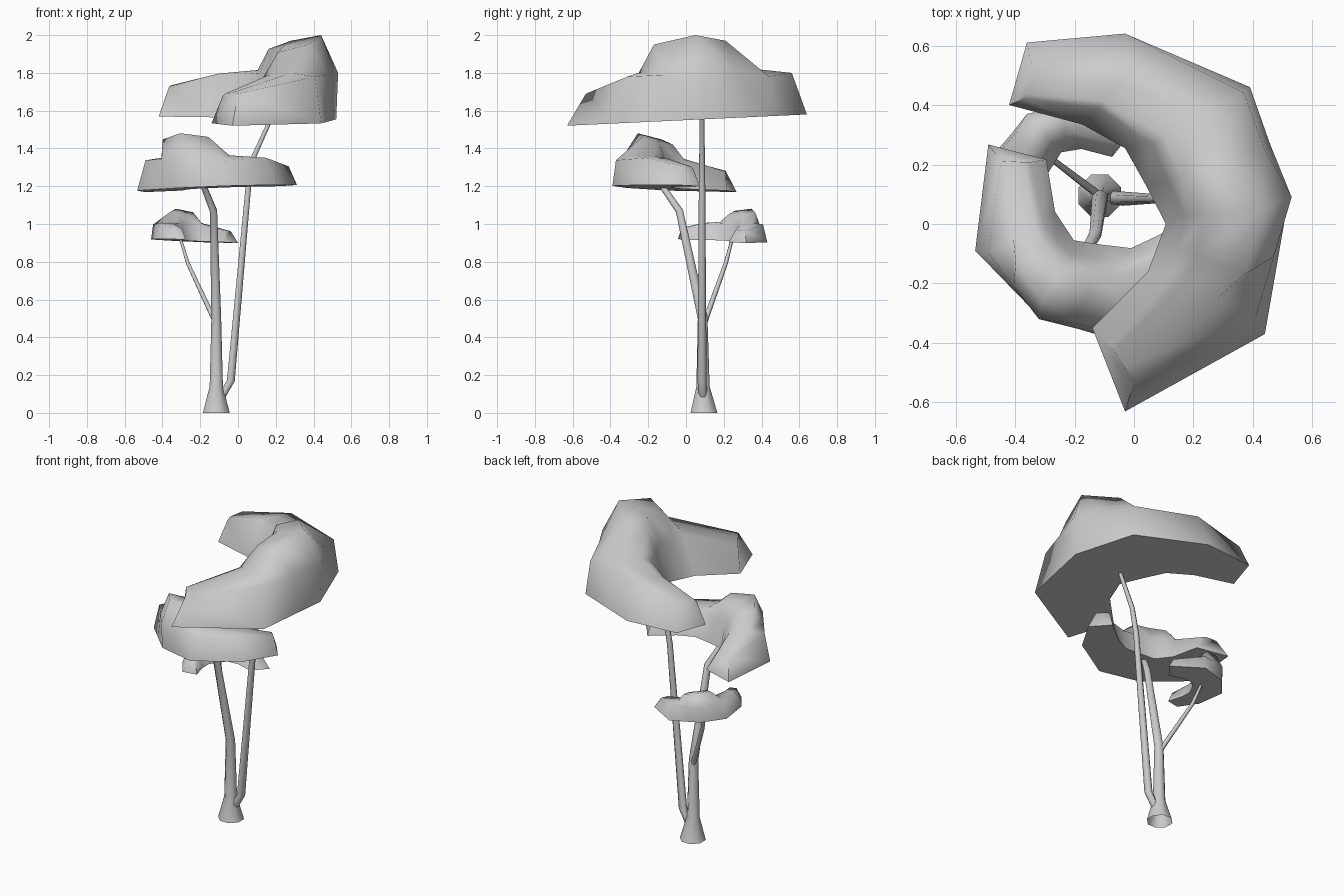
import bpy, bmesh, math
from mathutils import Vector, Matrix

if "Cube" in bpy.data.objects:
    bpy.data.objects.remove(bpy.data.objects["Cube"])


def finish(name, bm, angle):
    bmesh.ops.recalc_face_normals(bm, faces=bm.faces)
    me = bpy.data.meshes.new(name)
    bm.to_mesh(me)
    bm.free()
    ob = bpy.data.objects.new(name, me)
    bpy.context.collection.objects.link(ob)
    bpy.ops.object.select_all(action='DESELECT')
    ob.select_set(True)
    bpy.context.view_layer.objects.active = ob
    bpy.ops.object.shade_smooth_by_angle(angle=math.radians(angle))
    return ob


def bridge(bm, rings):
    n = len(rings[0])
    for a, b in zip(rings, rings[1:]):
        for i in range(n):
            j = (i + 1) % n
            bm.faces.new((a[i], a[j], b[j], b[i]))


def limb(name, path, sides):
    """Tapered tube through (x, y, z, radius) points."""
    bm = bmesh.new()
    pts = [Vector(p[:3]) for p in path]
    rings = []
    for i, p in enumerate(pts):
        d = pts[min(i + 1, len(pts) - 1)] - pts[max(i - 1, 0)]
        rot = Vector((0, 0, 1)).rotation_difference(d)
        if p.z == 0:
            rot.identity()
        r = path[i][3]
        angs = [2 * math.pi * (k + 0.5) / sides for k in range(sides)]
        rings.append([bm.verts.new(p + rot @ Vector((r * math.cos(a), r * math.sin(a), 0)))
                      for a in angs])
    bridge(bm, rings)
    bm.faces.new(rings[-1])
    return finish(name, bm, 70)


# Crescent stations: outer rim xy, inner rim xy, outer shoulder, crest, inner shoulder
STATIONS = [
    ((-.36, .61), (-.42, .40), (-.345, .54, .18), (-.35, .48, .185), (-.37, .42, .16)),
    ((-.03, .64), (-.175, .335), (-.015, .56, .25), (-.06, .47, .25), (-.12, .39, .235)),
    ((.39, .46), (-.03, .255), (.37, .44, .23), (.22, .37, .27), (.06, .27, .25)),
    ((.455, .275), (.04, .13), (.44, .25, .26), (.28, .21, .42), (.115, .14, .245)),
    ((.52, .09), (.107, .0), (.53, .09, .25), (.44, .05, .45), (.17, .03, .24)),
    ((.48, -.14), (.077, -.08), (.47, -.11, .24), (.37, -.17, .40), (.15, -.08, .235)),
    ((.44, -.37), (.047, -.16), (.41, -.31, .23), (.28, -.25, .25), (.13, -.17, .22)),
    ((-.03, -.63), (-.14, -.35), (.0, -.53, .14), (-.03, -.48, .145), (-.08, -.41, .13)),
]


def canopy(name, loc, scale, turn):
    bm = bmesh.new()
    rings = []
    for ob, ib, om, top, im in STATIONS:
        t, m = Vector(top), Vector(im)
        inner_top = t.lerp(m, 0.72)
        inner_top.z = t.z + (m.z - t.z) * 0.25
        section = [(*ob, .047 * ob[1]), om, t, inner_top, m, (*ib, .047 * ib[1])]
        rings.append([bm.verts.new(c) for c in section])
    bridge(bm, rings)
    bm.faces.new(rings[0])
    bm.faces.new(rings[-1])
    bm.transform(Matrix.Translation(loc) @ Matrix.Rotation(math.radians(turn), 4, 'Z')
                 @ Matrix.Diagonal((*scale, 1)))
    return finish(name, bm, 75)


# Foliage: one crescent shape at three sizes
canopy("canopy_top", (0, 0, 1.55), (1, 1, 1), 0)
canopy("canopy_middle", (-.16, .003, 1.188), (.67, .67, .65), -126)
canopy("canopy_low", (-.223, .204, .91), (.4, .4, .38), 120)

# Trunk and limbs
limb("trunk", [(-.115, .095, 0, .077), (-.115, .09, .14, .038), (-.115, .088, .5, .028),
               (-.13, -.035, 1.07, .021), (-.19, -.14, 1.22, .016)], 8)
limb("tall_branch", [(-.09, .09, .08, .022), (-.038, .085, .17, .024), (.055, .085, 1.2, .017),
                     (.085, .085, 1.36, .015), (.18, .085, 1.57, .012)], 6)
limb("small_branch", [(-.115, .095, .47, .015), (-.265, .21, .79, .011),
                      (-.31, .25, .94, .008)], 6)
